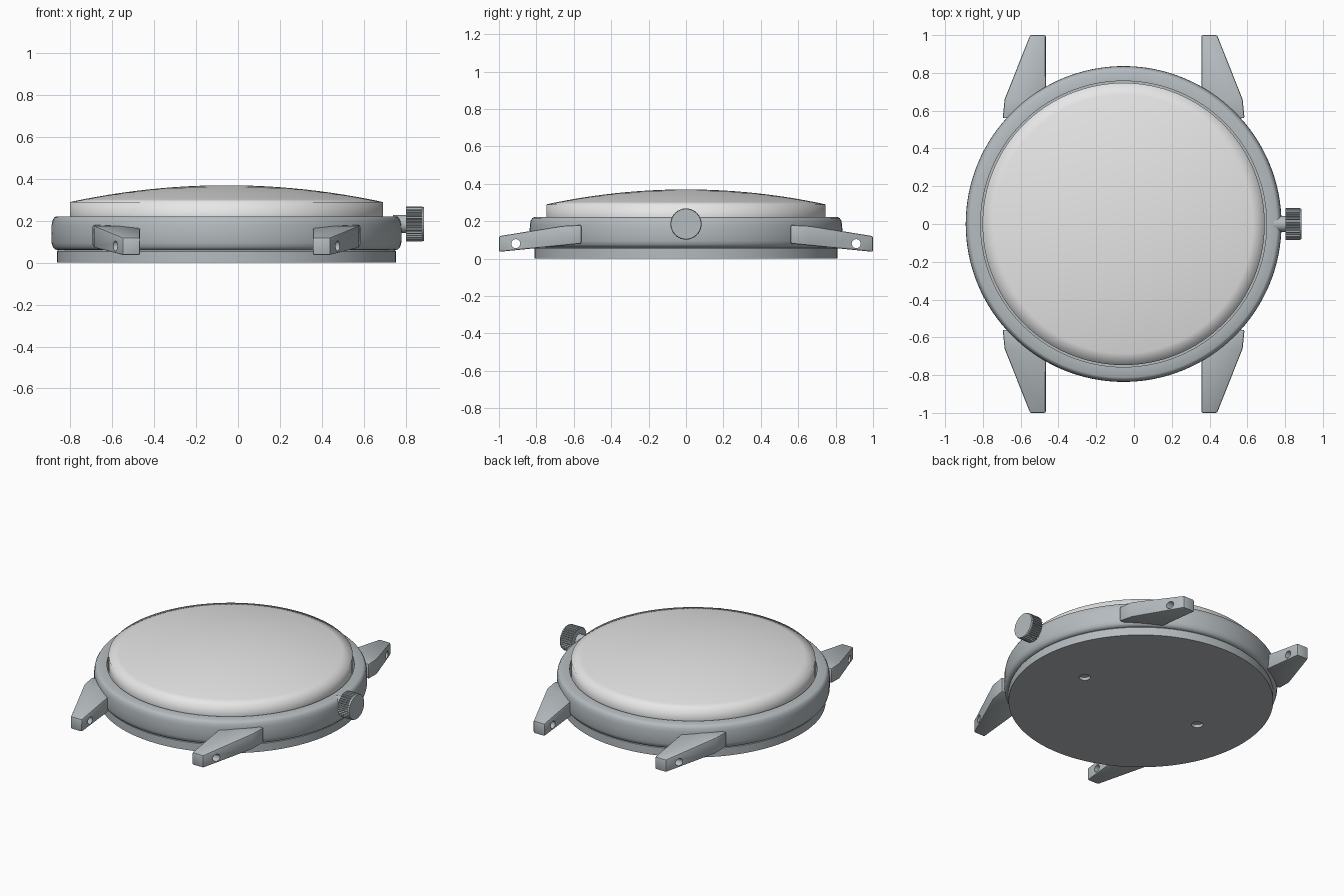
import bpy, bmesh, math
from mathutils import Matrix

CX = -0.055          # centre of the case
SEG = 128

cube = bpy.data.objects.get("Cube")
if cube:
    bpy.data.objects.remove(cube, do_unlink=True)


def material(name, color):
    m = bpy.data.materials.new(name)
    m.use_nodes = True
    m.diffuse_color = (*color, 1)
    m.node_tree.nodes["Principled BSDF"].inputs["Base Color"].default_value = (*color, 1)
    return m


steel = material("brushed steel", (0.46, 0.50, 0.52))
glass = material("pale glass", (0.8, 0.8, 0.8))


def make(name, bm, mat, loc=(CX, 0, 0)):
    bmesh.ops.recalc_face_normals(bm, faces=bm.faces)
    me = bpy.data.meshes.new(name)
    bm.to_mesh(me)
    bm.free()
    ob = bpy.data.objects.new(name, me)
    ob.location = loc
    bpy.context.collection.objects.link(ob)
    if mat:
        me.materials.append(mat)
    return ob


def activate(ob):
    bpy.ops.object.select_all(action='DESELECT')
    ob.select_set(True)
    bpy.context.view_layer.objects.active = ob


def smooth(ob, degrees=35):
    activate(ob)
    bpy.ops.object.shade_smooth_by_angle(angle=math.radians(degrees))


def lathe(name, profile, mat, closed=False, seg=SEG):
    """Spin a (radius, z) profile round the z axis."""
    bm = bmesh.new()
    vs = [bm.verts.new((r, 0, z)) for r, z in profile]
    ring = vs + vs[:1] if closed else vs
    edges = [bm.edges.new(p) for p in zip(ring, ring[1:])]
    bmesh.ops.spin(bm, geom=vs + edges, cent=(0, 0, 0), axis=(0, 0, 1),
                   angle=2 * math.pi, steps=seg, use_merge=True)
    bmesh.ops.remove_doubles(bm, verts=bm.verts, dist=1e-5)
    return make(name, bm, mat)


def cut(ob, cutter):
    mod = ob.modifiers.new("cut", 'BOOLEAN')
    mod.operation = 'DIFFERENCE'
    mod.solver = 'EXACT'
    mod.object = cutter


def apply_all(ob):
    activate(ob)
    for mod in list(ob.modifiers):
        bpy.ops.object.modifier_apply(modifier=mod.name)


# Case band with rounded flanks and a recess for the glass
case = lathe("case_band", [(0.757, 0.222), (0.812, 0.222), (0.822, 0.216), (0.830, 0.203),
                           (0.835, 0.180), (0.836, 0.140), (0.835, 0.095), (0.829, 0.075),
                           (0.819, 0.064), (0.805, 0.060), (0.757, 0.060)], steel, closed=True)
smooth(case)

# Case back with two shallow key holes
back = lathe("case_back", [(0, 0), (0.81, 0), (0.81, 0.054), (0.80, 0.064), (0, 0.064)], steel)
bm = bmesh.new()
for x in (-0.45, 0.45):
    bmesh.ops.create_cone(bm, cap_ends=True, segments=32, radius1=0.035, radius2=0.035,
                          depth=0.04, matrix=Matrix.Translation((x, 0, 0)))
key_cutter = make("key_hole_cutter", bm, None)
key_cutter.hide_render = True
cut(back, key_cutter)
apply_all(back)
smooth(back)
bpy.data.objects.remove(key_cutter, do_unlink=True)

# Domed glass
R, RIM, TOP = 0.747, 0.29, 0.37
dome = [(R * t / 12, TOP - (TOP - RIM) * (t / 12) ** 2) for t in range(13)]
crystal = lathe("crystal", dome + [(R, 0.222), (R, 0.064), (0, 0.064)], glass)
smooth(crystal, 80)

# Strap lugs: one corner, drilled and mirrored to four
bm = bmesh.new()
outline = [(0.412, 1.0), (0.495, 1.0), (0.630, 0.66), (0.640, 0.56), (0.55, 0.56), (0.412, 0.66)]
top_z = {1.0: 0.12, 0.66: 0.175, 0.56: 0.18}
low_z = {1.0: 0.036, 0.66: 0.070, 0.56: 0.080}
lo = [bm.verts.new((x, y, low_z[y])) for x, y in outline]
hi = [bm.verts.new((x, y, top_z[y])) for x, y in outline]
for vs in (lo, hi):
    bm.faces.new((vs[0], vs[1], vs[2], vs[5]))
    bm.faces.new((vs[5], vs[2], vs[3], vs[4]))
for i in range(6):
    j = (i + 1) % 6
    bm.faces.new((lo[i], lo[j], hi[j], hi[i]))
lugs = make("strap_lugs", bm, steel)

bm = bmesh.new()
bmesh.ops.create_cone(bm, cap_ends=True, segments=24, radius1=0.024, radius2=0.024, depth=0.6,
                      matrix=Matrix.Translation((0.5, 0.91, 0.08)) @ Matrix.Rotation(math.pi / 2, 4, 'Y'))
bar_cutter = make("bar_hole_cutter", bm, None)
bar_cutter.hide_render = True

bevel = lugs.modifiers.new("soft edges", 'BEVEL')
bevel.width, bevel.segments = 0.008, 2
bevel.limit_method, bevel.angle_limit = 'ANGLE', math.radians(35)
cut(lugs, bar_cutter)
mirror = lugs.modifiers.new("four corners", 'MIRROR')
mirror.use_axis = (True, True, False)
mirror.use_mirror_merge = False
apply_all(lugs)
smooth(lugs, 30)
bpy.data.objects.remove(bar_cutter, do_unlink=True)

# Crown: stem, knurled grip and smooth end cap, along x
TURN = Matrix.Rotation(math.pi / 2, 4, 'Y')
CROWN_Z = 0.185


def rod(name, radius, tip, x0, x1):
    bm = bmesh.new()
    bmesh.ops.create_cone(bm, cap_ends=True, segments=48, radius1=radius, radius2=tip,
                          depth=x1 - x0, matrix=TURN)
    ob = make(name, bm, steel, ((x0 + x1) / 2, 0, CROWN_Z))
    smooth(ob)


rod("crown_stem", 0.042, 0.042, 0.74, 0.81)
rod("crown_cap", 0.083, 0.080, 0.878, 0.887)

TEETH = 36
bm = bmesh.new()
rim = []
for i in range(TEETH * 4):
    r = 0.084 if i % 4 < 2 else 0.077
    a = 2 * math.pi * i / (TEETH * 4)
    rim.append(bm.verts.new((0, r * math.cos(a), r * math.sin(a))))
face = bm.faces.new(rim)
ext = bmesh.ops.extrude_face_region(bm, geom=[face])
bmesh.ops.translate(bm, vec=(0.078, 0, 0),
                    verts=[g for g in ext["geom"] if isinstance(g, bmesh.types.BMVert)])
make("crown_grip", bm, steel, (0.801, 0, CROWN_Z))
